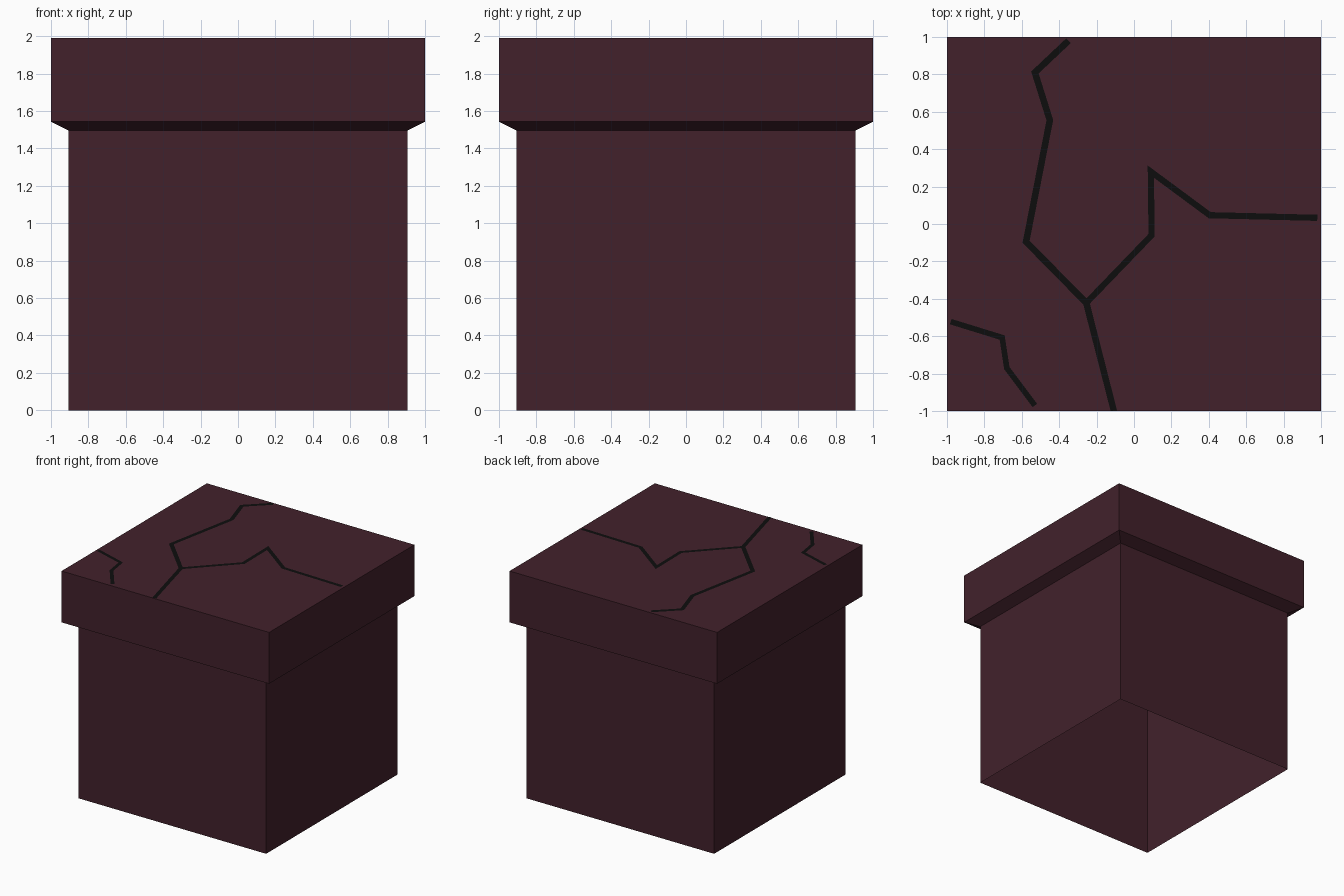
import bpy, bmesh
from mathutils import Vector

if "Cube" in bpy.data.objects:
    bpy.data.objects.remove(bpy.data.objects["Cube"])


def material(name, rgb):
    m = bpy.data.materials.new(name)
    m.diffuse_color = (*rgb, 1)
    m.use_nodes = True
    m.node_tree.nodes["Principled BSDF"].inputs["Base Color"].default_value = m.diffuse_color
    return m


MAROON = material("dark maroon", (0.0545, 0.0152, 0.0242))
BLACK = material("crack black", (0.004, 0.004, 0.004))
TOP = 1.99


def finish(bm, name, mat):
    me = bpy.data.meshes.new(name)
    bm.to_mesh(me)
    bm.free()
    me.materials.append(mat)
    ob = bpy.data.objects.new(name, me)
    bpy.context.collection.objects.link(ob)
    return ob


# Pedestal shell: square rings of (half width, height), open underneath
bm = bmesh.new()
rings = []
for h, z in [(0.905, 0), (0.905, 1.495), (1, 1.543), (1, TOP)]:
    rings.append([bm.verts.new((sx * h, sy * h, z))
                  for sx, sy in ((-1, -1), (1, -1), (1, 1), (-1, 1))])
for a, b in zip(rings, rings[1:]):
    for i in range(4):
        j = (i + 1) % 4
        bm.faces.new((a[i], a[j], b[j], b[i]))
bm.faces.new(rings[-1])
finish(bm, "pedestal", MAROON)


def crack(name, pts, width):
    """Flat mitred strip following pts, just above the top face."""
    p = [Vector(q) for q in pts]
    dirs = [(b - a).normalized() for a, b in zip(p, p[1:])]
    bm = bmesh.new()
    pairs = []
    for i, q in enumerate(p):
        d0, d1 = dirs[max(i - 1, 0)], dirs[min(i, len(dirs) - 1)]
        n0, n1 = Vector((-d0.y, d0.x)), Vector((-d1.y, d1.x))
        m = (n0 + n1).normalized()
        off = m * (width / 2 / max(m.dot(n0), 0.4))
        pairs.append([bm.verts.new((max(-1, min(1, v.x)), max(-1, min(1, v.y)), TOP + 0.003))
                      for v in (q + off, q - off)])
    for (a, b), (c, d) in zip(pairs, pairs[1:]):
        bm.faces.new((a, b, d, c))
    finish(bm, name, BLACK)


# Cracks in the top
crack("long_crack", [(-0.35, 0.98), (-0.53, 0.81), (-0.45, 0.555), (-0.577, -0.095),
                     (-0.255, -0.422), (-0.108, -1)], 0.035)
crack("branch_crack", [(-0.255, -0.422), (0.094, -0.06), (0.09, 0.28),
                       (0.405, 0.047), (0.98, 0.033)], 0.033)
crack("corner_crack", [(-0.98, -0.522), (-0.705, -0.607), (-0.68, -0.77),
                       (-0.53, -0.97)], 0.03)
